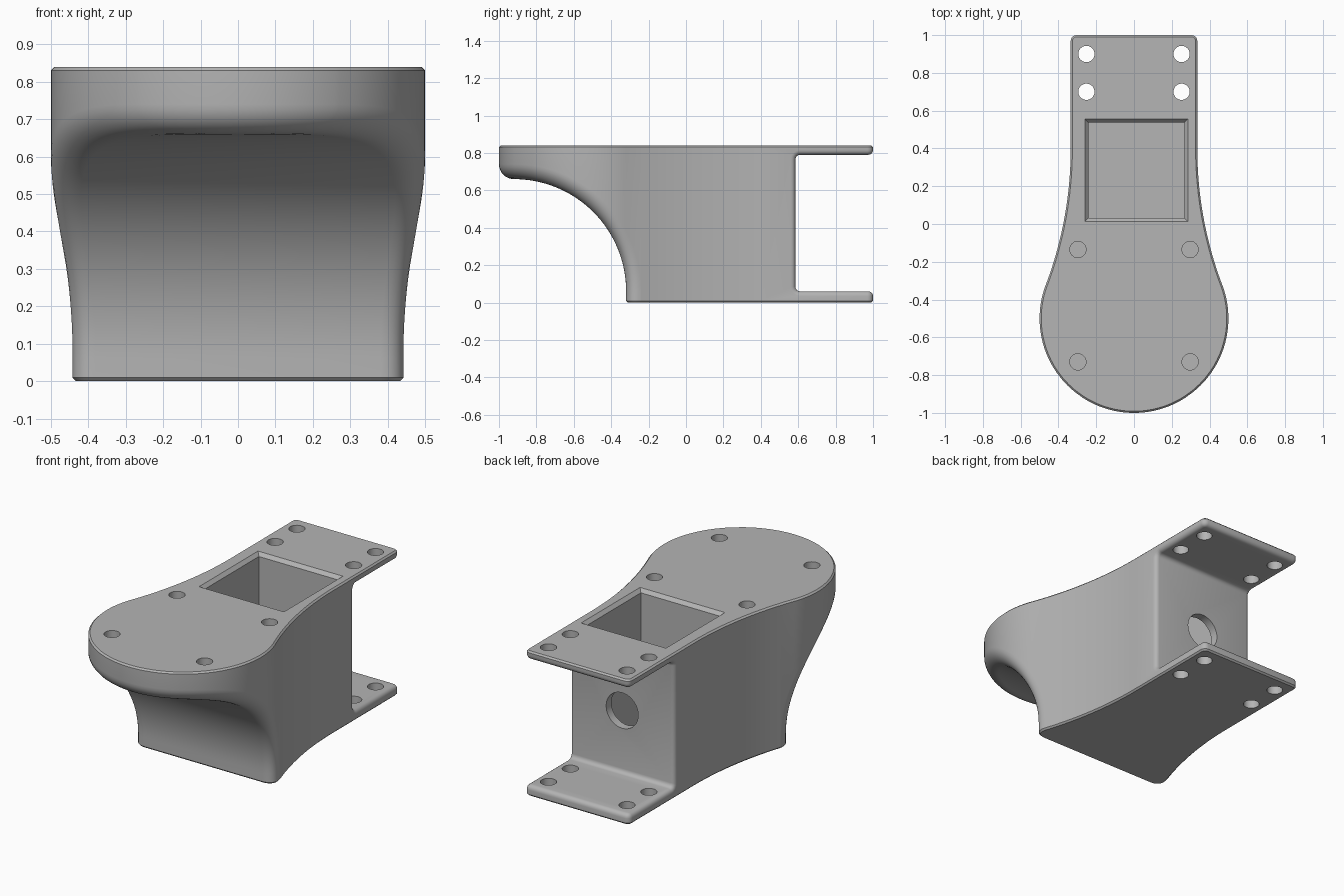
import bpy, bmesh
from math import sin, cos, pi, sqrt, radians
from mathutils import Matrix

cube = bpy.data.objects.get("Cube")
if cube:
    bpy.data.objects.remove(cube, do_unlink=True)

grey = bpy.data.materials.new("plain grey")
grey.use_nodes = True
colour = (0.46, 0.46, 0.46, 1)
grey.diffuse_color = colour
grey.node_tree.nodes["Principled BSDF"].inputs["Base Color"].default_value = colour

HEIGHT, NECK, HEAD = 0.84, 0.335, 0.5    # height, neck half width, head radius
FLARE, FLARE_Y = 2.04, 0.4               # concave flare radius, start of flare
SCOOP_Y, SCOOP_Z, SCOOP_R = -0.92, 0.06, 0.6
ROUND = 0.08                             # fillet around the scoop


def half_width(y, inset):
    """Half width of the plan outline, moved inwards by inset."""
    if y > FLARE_Y:
        return NECK - inset
    meet = -HEAD + (HEAD - inset) * (FLARE_Y + HEAD) / (FLARE + HEAD)
    if y > meet:
        return NECK + FLARE - sqrt((FLARE + inset) ** 2 - (y - FLARE_Y) ** 2)
    return sqrt(max(0, (HEAD - inset) ** 2 - (y + HEAD) ** 2))


def scoop_point(kind, t, phi):
    """Point on the rounded rim of the scoop."""
    depth, inset = ROUND * (1 - cos(phi)), ROUND * (1 - sin(phi))
    r = SCOOP_R + depth
    if kind == "foot":
        y, z = SCOOP_Y + r, 0
    elif kind == "arc":
        y, z = SCOOP_Y + r * cos(t), SCOOP_Z + r * sin(t)
    else:
        tip = -2 * HEAD + inset
        y, z = SCOOP_Y + (tip - SCOOP_Y) * sin(t), SCOOP_Z + r
    return (half_width(y, inset), y, z)


def make_object(name, bm):
    mesh = bpy.data.meshes.new(name)
    bm.to_mesh(mesh)
    bm.free()
    obj = bpy.data.objects.new(name, mesh)
    bpy.context.collection.objects.link(obj)
    mesh.materials.append(grey)
    return obj


def bevel(bm, edges, size, steps):
    bmesh.ops.bevel(bm, geom=edges, offset=size, segments=steps, profile=0.5,
                    affect="EDGES", clamp_overlap=False)


def cut(obj, cutter):
    cutter.hide_render = True
    mod = obj.modifiers.new("cut", "BOOLEAN")
    mod.object, mod.operation, mod.solver = cutter, "DIFFERENCE", "EXACT"
    bpy.context.view_layer.objects.active = obj
    bpy.ops.object.modifier_apply(modifier=mod.name)
    bpy.data.objects.remove(cutter, do_unlink=True)


def box(name, low, high):
    bm = bmesh.new()
    bmesh.ops.create_cube(bm, size=1)
    for v in bm.verts:
        v.co = [l if c < 0 else h for c, l, h in zip(v.co, low, high)]
    return bm


def drill(obj, x, y, z, radius, length, axis="Z"):
    bm = bmesh.new()
    turn = Matrix.Rotation(pi / 2, 4, "X") if axis == "Y" else Matrix()
    bmesh.ops.create_cone(bm, cap_ends=True, segments=40, radius1=radius, radius2=radius,
                          depth=length, matrix=Matrix.Translation((x, y, z)) @ turn)
    cut(obj, make_object("hole_cutter", bm))


# Main body: sections lofted from the back to the front tip
STEPS = 8
angles = [pi / 2 * k / STEPS for k in range(STEPS + 1)]
start = SCOOP_Y + SCOOP_R + ROUND
columns = [[(half_width(y, 0), y, 0)] * (STEPS + 1)
           for y in [1] + [FLARE_Y + (start - FLARE_Y) * i / 16 for i in range(17)]]
stations = [("foot", 0)]
stations += [("arc", pi / 2 * i / 32) for i in range(33)]
stations += [("flat", pi / 2 * i / 16) for i in range(1, 17)]
columns += [[scoop_point(kind, t, a) for a in angles] for kind, t in stations]

bm = bmesh.new()
rings = []
for col in columns:
    right = col + [(col[-1][0], col[-1][1], HEIGHT)]
    ring = right + [(-x, y, z) for x, y, z in reversed(right)]
    rings.append([bm.verts.new(p) for p in ring])
for a, b in zip(rings, rings[1:]):
    for i in range(len(a)):
        j = (i + 1) % len(a)
        bm.faces.new((a[i], a[j], b[j], b[i]))
bm.faces.new(rings[0])
bmesh.ops.remove_doubles(bm, verts=bm.verts, dist=0.00005)
bmesh.ops.recalc_face_normals(bm, faces=bm.faces)

# Flat top and bottom as single faces, with softened edges
for level in (0, HEIGHT):
    flat = [f for f in bm.faces if all(abs(v.co.z - level) < 0.0001 for v in f.verts)]
    bmesh.ops.dissolve_faces(bm, faces=flat)
bevel(bm, [e for e in bm.edges if all(v.co.y > 0.999 for v in e.verts)
           and abs(e.verts[0].co.z - e.verts[1].co.z) > 0.5], 0.03, 4)
for level in (0, HEIGHT):
    bevel(bm, [e for e in bm.edges
               if all(abs(v.co.z - level) < 0.0001 for v in e.verts)], 0.009, 1)
body = make_object("bracket_body", bm)

# Rear slot between the two mounting plates
bm = box("slot", (-1, 0.585, 0.06), (1, 1.5, 0.79))
bevel(bm, [e for e in bm.edges if all(v.co.y < 0.6 for v in e.verts)
           and abs(e.verts[0].co.x - e.verts[1].co.x) > 1], 0.025, 4)
cut(body, make_object("slot_cutter", bm))

# Rounded mouth of the slot
bm = bmesh.new()
bm.from_mesh(body.data)
mouth = [e for e in bm.edges
         if all(v.co.y > 0.57 and 0.05 < v.co.z < 0.8
                and (abs(v.co.x) > 0.3 or v.co.y > 0.98) for v in e.verts)
         and e.calc_face_angle(0) > radians(60)]
bevel(bm, mouth, 0.025, 4)
bm.to_mesh(body.data)
bm.free()

# Square pocket with a chamfered rim
cut(body, make_object("pocket_cutter", box("pocket", (-0.242, 0.032, 0.06), (0.267, 0.537, 1))))
bm = box("rim", (-0.242, 0.032, HEIGHT - 0.02), (0.267, 0.537, HEIGHT + 0.02))
for v in bm.verts:
    if v.co.z > HEIGHT:
        v.co.x += 0.036 if v.co.x > 0 else -0.036
        v.co.y += 0.036 if v.co.y > 0.3 else -0.036
cut(body, make_object("rim_cutter", bm))

# Cable hole through the rear wall, plate holes and blind screw holes
drill(body, 0, 0.57, 0.42, 0.103, 0.2, "Y")
for side in (-1, 1):
    for y in (0.9, 0.7):
        drill(body, side * 0.252, y, 0.4, 0.043, 2)
    for y in (-0.135, -0.73):
        drill(body, side * 0.297, y, HEIGHT, 0.043, 0.24)

bpy.ops.object.select_all(action="DESELECT")
body.select_set(True)
bpy.context.view_layer.objects.active = body
bpy.ops.object.shade_smooth_by_angle(angle=radians(32))
